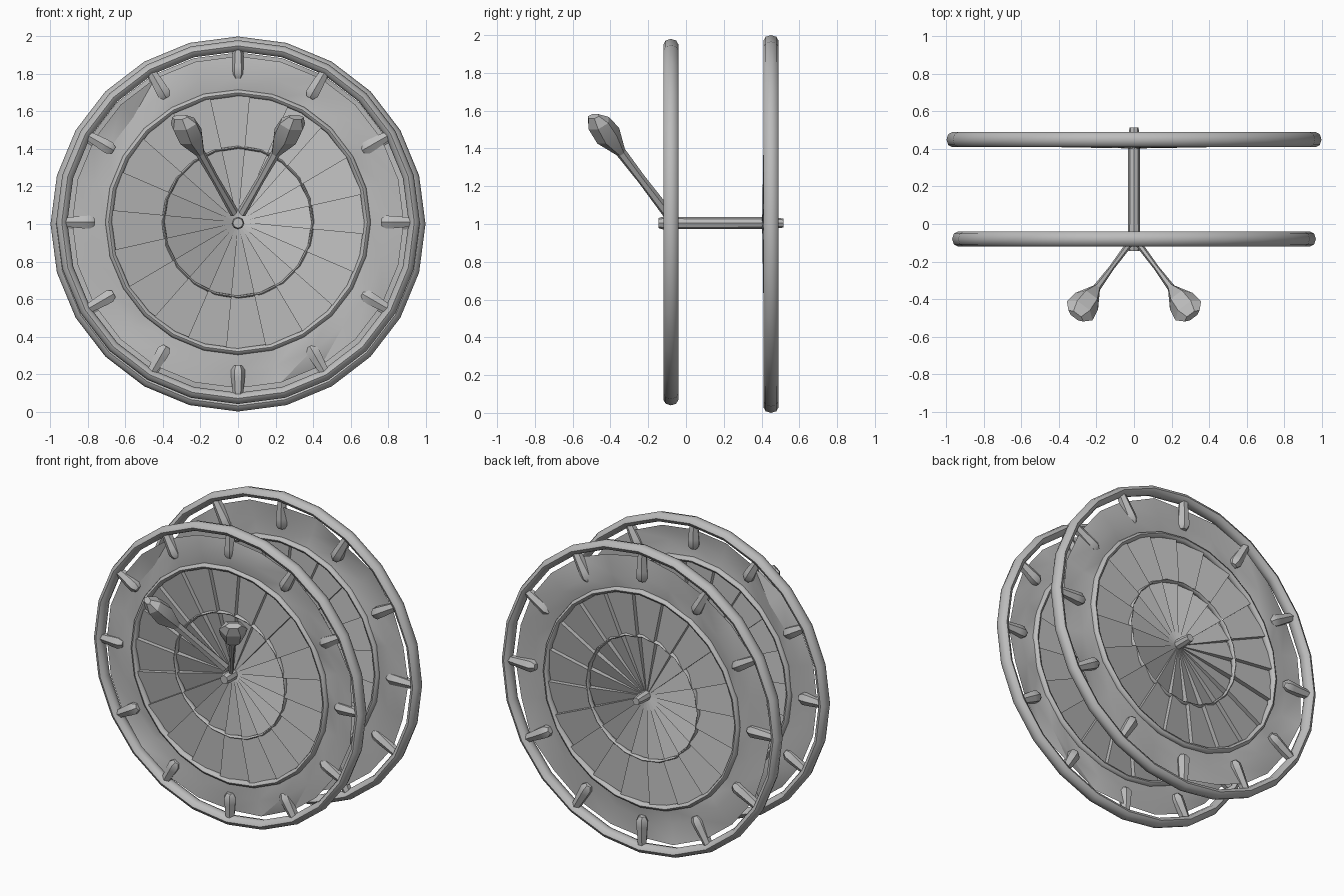
import bpy, bmesh, math, random
from math import sin, cos, pi
from mathutils import Vector, Matrix

random.seed(4)
if "Cube" in bpy.data.objects:
    bpy.data.objects.remove(bpy.data.objects["Cube"])

grey = bpy.data.materials.new("plain grey")
grey.use_nodes = True
grey.diffuse_color = (0.5, 0.5, 0.5, 1)
grey.node_tree.nodes["Principled BSDF"].inputs["Base Color"].default_value = (0.5, 0.5, 0.5, 1)


def finish(name, bm, angle=35, recalc=True):
    if recalc:
        bmesh.ops.recalc_face_normals(bm, faces=bm.faces)
    mesh = bpy.data.meshes.new(name)
    bm.to_mesh(mesh)
    bm.free()
    mesh.materials.append(grey)
    ob = bpy.data.objects.new(name, mesh)
    bpy.context.collection.objects.link(ob)
    bpy.ops.object.select_all(action='DESELECT')
    ob.select_set(True)
    bpy.context.view_layer.objects.active = ob
    bpy.ops.object.shade_smooth_by_angle(angle=math.radians(angle))
    return ob


def polar(r, a, y, z):
    return Vector((r * sin(a), y, z + r * cos(a)))


def hoop(name, r, half_w, half_d, y, z, sides=24):
    """Tube of oval section bent into a ring around the y axis."""
    bm = bmesh.new()
    rings = []
    for i in range(sides):
        a = 2 * pi * i / sides
        rings.append([bm.verts.new(polar(r + half_w * cos(t), a, y + half_d * sin(t), z))
                      for t in (2 * pi * k / 8 for k in range(8))])
    for i in range(sides):
        p, q = rings[i], rings[(i + 1) % sides]
        for k in range(8):
            bm.faces.new((p[k], q[k], q[(k + 1) % 8], p[(k + 1) % 8]))
    return finish(name, bm, 50)


def loft(bm, stations, sides=8):
    """Tube through (centre, half width, half height) stations, capped."""
    direction = (stations[-1][0] - stations[0][0]).normalized()
    side = direction.cross(Vector((0, 0, 1)))
    side = side.normalized() if side.length > 0.01 else Vector((1, 0, 0))
    up = side.cross(direction)
    rings = [[bm.verts.new(c + side * w * cos(2 * pi * k / sides) + up * h * sin(2 * pi * k / sides))
              for k in range(sides)] for c, w, h in stations]
    for p, q in zip(rings, rings[1:]):
        for k in range(sides):
            bm.faces.new((p[k], p[(k + 1) % sides], q[(k + 1) % sides], q[k]))
    bm.faces.new(rings[0])
    bm.faces.new(rings[-1])


def pleats(name, r0, r1, y0, y1, amp0, amp1, z, count=20):
    """Ring of fan blades with a saw-tooth step between neighbours."""
    bm = bmesh.new()
    edges = []
    for i in range(count):
        for turn, s in ((i, 1), (i + 1, -1)):
            a = 2 * pi * (turn + 0.3) / count
            edges.append((bm.verts.new(polar(r0, a, y0 + s * amp0, z)),
                          bm.verts.new(polar(r1, a, y1 + s * amp1, z))))
    for i, (a, b) in enumerate(edges):
        c, d = edges[(i + 1) % len(edges)]
        bm.faces.new((a, b, d, c))
    return finish(name, bm, 25)


def wheel(label, r, y, z, dish):
    hoop(label + "_rim", r - 0.03, 0.03, 0.04, y, z)
    hoop(label + "_middle_ring", 0.69, 0.018, 0.024, y, z)
    pleats(label + "_inner_blades", 0.01, 0.40, y + dish, y + dish * 0.5, 0.002, 0.018, z)
    pleats(label + "_outer_blades", 0.40, 0.69, y + dish * 0.15, y, 0.014, 0.014, z)

    # step joining the two blade rings
    hoop(label + "_step_ring", 0.40, 0.008, 0.018, y + dish * 0.3, z, 20)

    # crumpled outer band
    bm = bmesh.new()
    count = 24
    rows = []
    for i in range(count):
        a = 2 * pi * i / count
        rows.append([bm.verts.new(polar(rad, a, y + random.uniform(-amp, amp), z))
                     for rad, amp in ((0.69, 0.004), (0.79, 0.026), (r - 0.085, 0.02))])
    for i in range(count):
        p, q = rows[i], rows[(i + 1) % count]
        for k in range(2):
            bm.faces.new((p[k], p[k + 1], q[k + 1]))
            bm.faces.new((p[k], q[k + 1], q[k]))
    finish(label + "_outer_band", bm, 30)

    # pegs that tie the band to the rim
    bm = bmesh.new()
    for i in range(12):
        a = 2 * pi * i / 12
        loft(bm, [(polar(rad, a, y, z), w, h) for rad, w, h in
                  ((0.765, 0.022, 0.022), (0.79, 0.038, 0.04),
                   (0.83, 0.036, 0.038), (r - 0.03, 0.026, 0.026))], 6)
    finish(label + "_pegs", bm)


wheel("front_wheel", 0.97, -0.08, 1.01, 0.03)
wheel("rear_wheel", 1.0, 0.45, 1.0, -0.045)

# axle with tapered ends
bm = bmesh.new()
loft(bm, [(Vector((0, y, 1.005)), w, w) for y, w in
          ((-0.145, 0.027), (-0.12, 0.034), (0.0, 0.032), (0.46, 0.031), (0.515, 0.024))])
finish("axle", bm, 40)

# pair of paddles rising from the hub
for side, label in ((1, "left"), (-1, "right")):
    start, tip = Vector((0.02 * side, -0.10, 1.06)), Vector((0.31 * side, -0.49, 1.57))
    bm = bmesh.new()
    loft(bm, [(start.lerp(tip, t), w, h) for t, w, h in
              ((0, 0.018, 0.03), (0.35, 0.014, 0.026), (0.66, 0.022, 0.03))], 6)
    finish(label + "_paddle_handle", bm)
    bm = bmesh.new()
    loft(bm, [(start.lerp(tip, t), w, h) for t, w, h in
              ((0.62, 0.022, 0.026), (0.8, 0.075, 0.07), (0.93, 0.085, 0.055), (1.0, 0.05, 0.02))], 6)
    finish(label + "_paddle_head", bm, 20)
